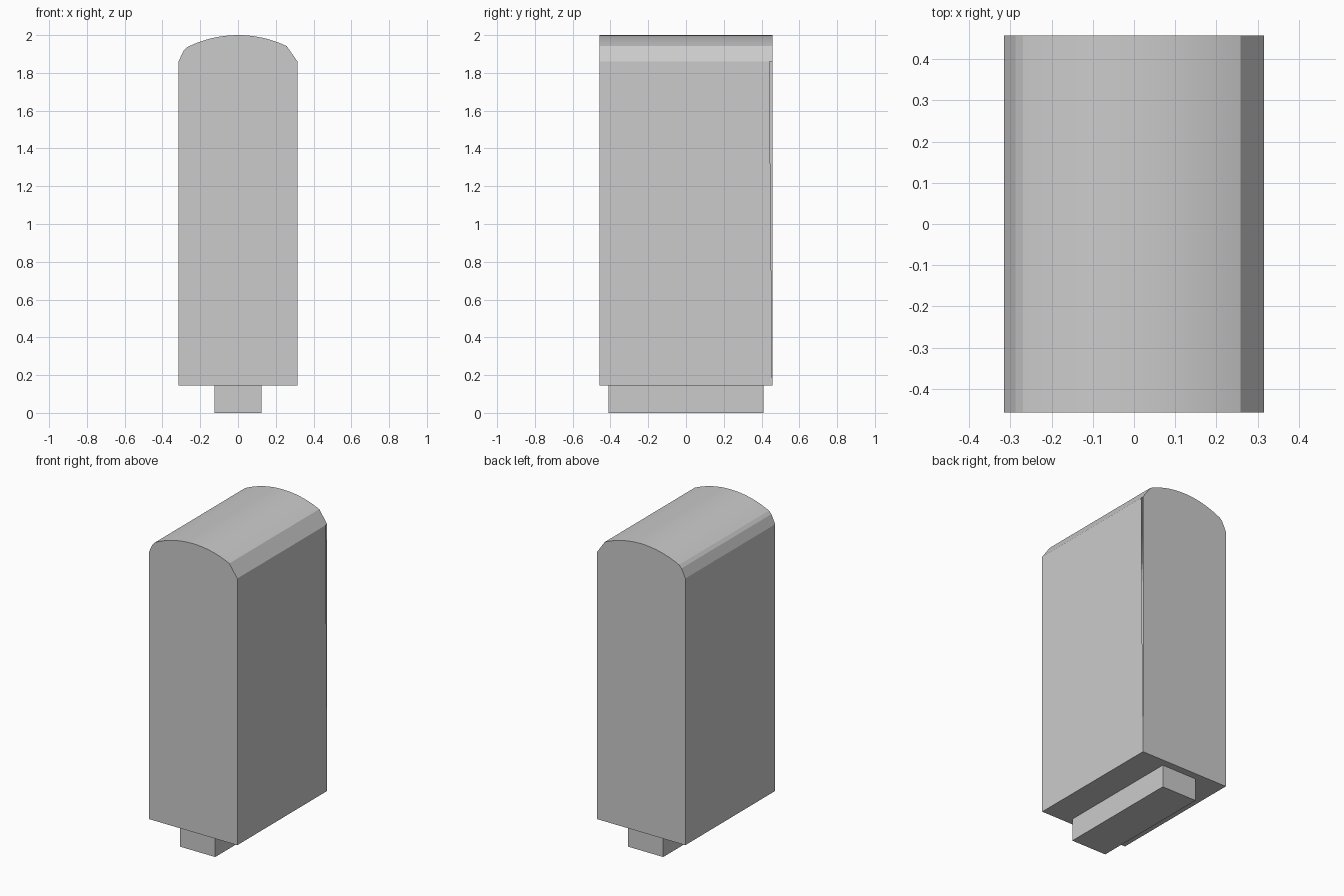
import bpy, bmesh, math

if "Cube" in bpy.data.objects:
    bpy.data.objects.remove(bpy.data.objects["Cube"])

HW, HD = 0.315, 0.457      # body half width and half depth
Z0, ZS, ZT = 0.145, 1.86, 2.0


def finish(bm, name):
    me = bpy.data.meshes.new(name)
    bm.to_mesh(me)
    bm.free()
    ob = bpy.data.objects.new(name, me)
    bpy.context.collection.objects.link(ob)
    return ob


# Body: slab with a shallow arched top, extruded front to back
R = 0.60
profile = [(-HW, Z0), (HW, Z0), (HW, ZS)]
N = 16
for i in range(N + 1):
    x = 0.258 + (-0.27 - 0.258) * i / N
    profile.append((x, ZT - R + math.sqrt(R * R - x * x)))
profile += [(-0.288, 1.918), (-HW, ZS)]

bm = bmesh.new()
front = [bm.verts.new((x, -HD, z)) for x, z in profile]
back = [bm.verts.new((x, HD, z)) for x, z in profile]
bm.faces.new(front)
bm.faces.new(back[::-1])
n = len(profile)
for i in range(n):
    j = (i + 1) % n
    if i == 1:
        # right side leaves a hairline wedge open at the back edge
        corner = bm.verts.new((HW, HD - 0.016, ZS))
        bm.faces.new((front[i], back[i], corner, front[j]))
    else:
        f = bm.faces.new((front[i], back[i], back[j], front[j]))
        f.smooth = 3 <= i < 3 + N
bmesh.ops.recalc_face_normals(bm, faces=bm.faces[:])
body = finish(bm, "body")
bpy.context.view_layer.objects.active = body
body.select_set(True)
bpy.ops.object.shade_smooth_by_angle(angle=math.radians(10))

# Foot: narrow plinth under the body
bm = bmesh.new()
bmesh.ops.create_cube(bm, size=1)
for v in bm.verts:
    v.co = (v.co.x * 0.25, v.co.y * 0.82, (v.co.z + 0.5) * Z0)
finish(bm, "foot")
